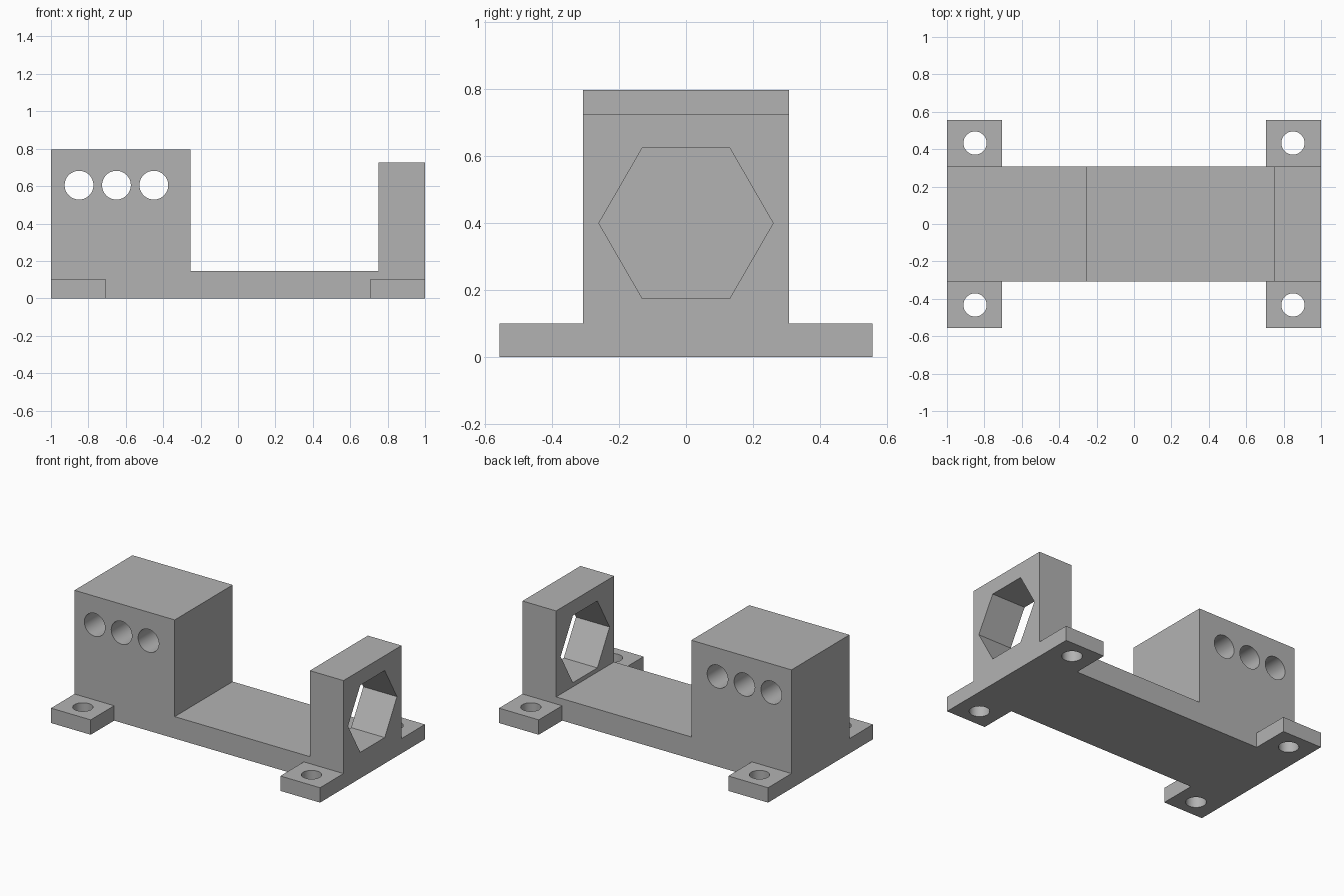
import bpy, bmesh, math
from mathutils import Matrix, Vector

cube = bpy.data.objects.get("Cube")
if cube:
    bpy.data.objects.remove(cube, do_unlink=True)

HALF_Y, FOOT_Y, FOOT_H, FOOT_X = 0.308, 0.557, 0.1, 0.705

grey = bpy.data.materials.new("plain grey")
grey.use_nodes = True
grey.diffuse_color = (0.45, 0.45, 0.45, 1)
grey.node_tree.nodes["Principled BSDF"].inputs["Base Color"].default_value = grey.diffuse_color


def add_object(name, bm):
    bmesh.ops.recalc_face_normals(bm, faces=bm.faces)
    mesh = bpy.data.meshes.new(name)
    bm.to_mesh(mesh)
    bm.free()
    mesh.materials.append(grey)
    obj = bpy.data.objects.new(name, mesh)
    bpy.context.collection.objects.link(obj)
    return obj


def box(name, low, high):
    bm = bmesh.new()
    low, high = Vector(low), Vector(high)
    size = Matrix.Diagonal((*(high - low), 1))
    bmesh.ops.create_cube(bm, size=1, matrix=Matrix.Translation((low + high) / 2) @ size)
    return add_object(name, bm)


def prism(name, centre, axis, radius, depth, sides, turn=0):
    bm = bmesh.new()
    aim = Vector(axis).to_track_quat('Z', 'Y').to_matrix().to_4x4()
    matrix = Matrix.Translation(centre) @ aim @ Matrix.Rotation(turn, 4, 'Z')
    bmesh.ops.create_cone(bm, cap_ends=True, segments=sides, radius1=radius,
                          radius2=radius, depth=depth, matrix=matrix)
    return add_object(name, bm)


# Bracket body: stepped side profile extruded across the depth
profile = [(-1, 0), (1, 0), (1, 0.725), (0.75, 0.725), (0.75, 0.147),
           (-0.255, 0.147), (-0.255, 0.797), (-1, 0.797)]
bm = bmesh.new()
face = bm.faces.new([bm.verts.new((x, -HALF_Y, z)) for x, z in profile])
solid = bmesh.ops.extrude_face_region(bm, geom=[face])
verts = [v for v in solid["geom"] if isinstance(v, bmesh.types.BMVert)]
bmesh.ops.translate(bm, verts=verts, vec=(0, 2 * HALF_Y, 0))
body = add_object("mounting_bracket", bm)

tools = []
# Mounting feet: a flat bar under each end, with a screw hole at each tip
for side in (-1, 1):
    xs = sorted((side * FOOT_X, side))
    tools.append((box("foot_bar", (xs[0], -FOOT_Y, 0), (xs[1], FOOT_Y, FOOT_H)), 'UNION'))
for x in (-0.85, 0.85):
    for y in (-0.433, 0.433):
        tools.append((prism("screw_hole", (x, y, 0.05), (0, 0, 1), 0.062, 0.3, 48), 'DIFFERENCE'))

# Three round holes through the tall block
for x in (-0.85, -0.65, -0.45):
    tools.append((prism("block_hole", (x, 0, 0.605), (0, 1, 0), 0.077, 1, 48), 'DIFFERENCE'))

# Hexagonal opening through the end wall, with corners pointing sideways
hexagon = prism("hex_opening", (0.875, 0, 0.4), (1, 0, 0), 0.26, 0.4, 6)
if max(abs(v.co.y) for v in hexagon.data.vertices) < 0.25:
    turn = Matrix.Translation((0, 0, 0.4)) @ Matrix.Rotation(math.pi / 6, 4, 'X')
    hexagon.data.transform(turn @ Matrix.Translation((0, 0, -0.4)))
tools.append((hexagon, 'DIFFERENCE'))

for tool, operation in tools:
    tool.hide_render = True
    mod = body.modifiers.new(tool.name, 'BOOLEAN')
    mod.object, mod.operation, mod.solver = tool, operation, 'EXACT'

# Bake the cuts, then drop the helpers
bpy.context.view_layer.update()
baked = bpy.data.meshes.new_from_object(body.evaluated_get(bpy.context.evaluated_depsgraph_get()))
body.modifiers.clear()
body.data = baked
for tool, operation in tools:
    bpy.data.objects.remove(tool, do_unlink=True)

bpy.ops.object.select_all(action='DESELECT')
body.select_set(True)
bpy.context.view_layer.objects.active = body
bpy.ops.object.shade_smooth_by_angle(angle=math.radians(30))
